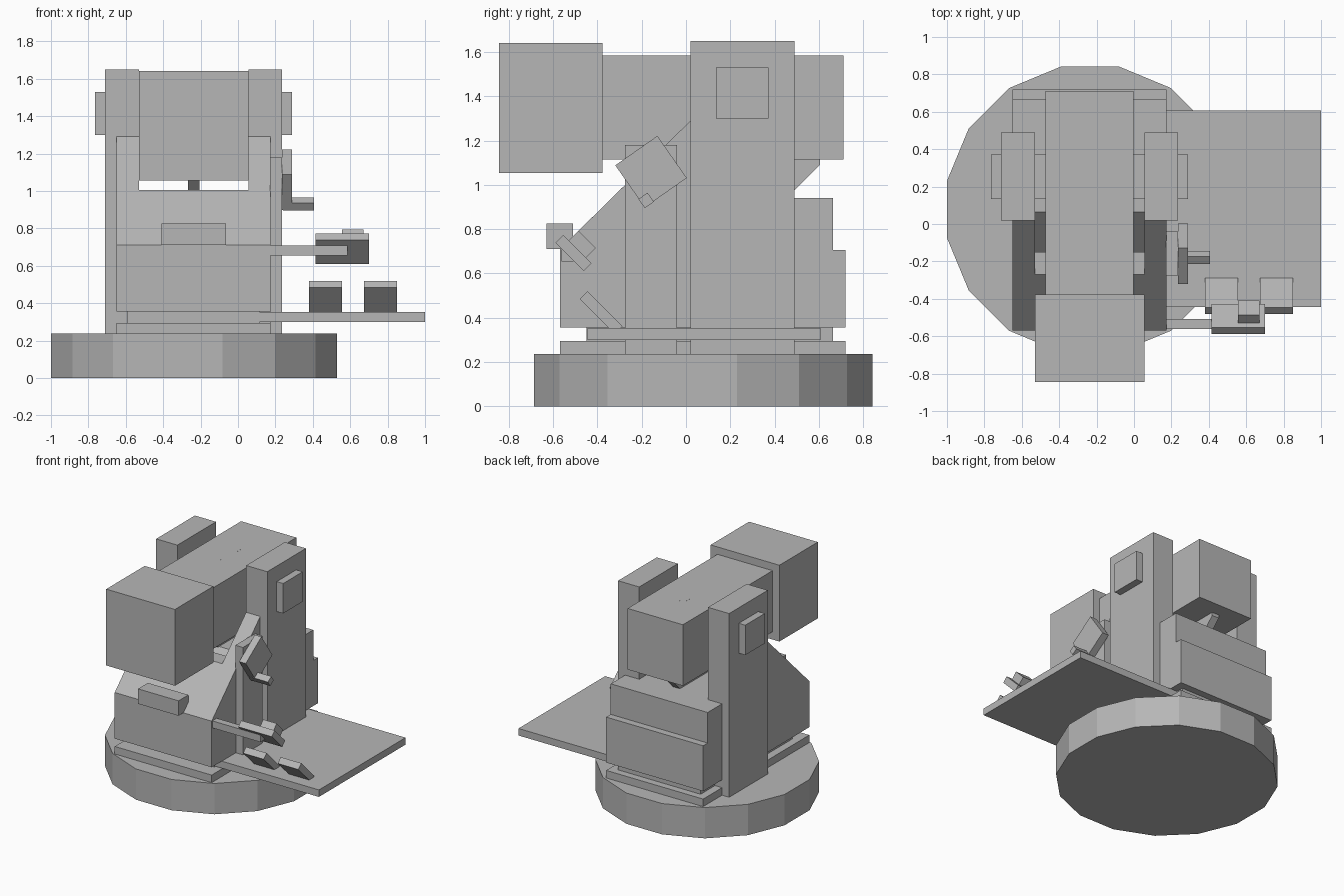
import bpy, bmesh
from math import radians, cos, sin, pi
from mathutils import Matrix

default = bpy.data.objects.get("Cube")
if default:
    bpy.data.objects.remove(default, do_unlink=True)

grey = bpy.data.materials.new("machine_grey")
grey.use_nodes = True
GREY = (0.47, 0.47, 0.47, 1)
grey.diffuse_color = GREY
grey.node_tree.nodes["Principled BSDF"].inputs["Base Color"].default_value = GREY


def finish(name, bm):
    bmesh.ops.recalc_face_normals(bm, faces=bm.faces)
    mesh = bpy.data.meshes.new(name)
    bm.to_mesh(mesh)
    bm.free()
    mesh.materials.append(grey)
    obj = bpy.data.objects.new(name, mesh)
    bpy.context.collection.objects.link(obj)
    return obj


def tilted(name, x, centre, size, angle=0):
    """Box spanning x, with a (y, z) centre and size, turned about x."""
    bm = bmesh.new()
    bmesh.ops.create_cube(bm, size=1)
    bmesh.ops.scale(bm, vec=(x[1] - x[0], *size), verts=bm.verts)
    bm.transform(Matrix.Translation((sum(x) / 2, *centre)) @ Matrix.Rotation(radians(angle), 4, 'X'))
    return finish(name, bm)


def box(name, x, y, z):
    return tilted(name, x, (sum(y) / 2, sum(z) / 2), (y[1] - y[0], z[1] - z[0]))


def prism(name, x, profile):
    """Extrude a (y, z) profile along x."""
    bm = bmesh.new()
    face = bm.faces.new([bm.verts.new((x[0], y, z)) for y, z in profile])
    grown = bmesh.ops.extrude_face_region(bm, geom=[face])["geom"]
    verts = [g for g in grown if isinstance(g, bmesh.types.BMVert)]
    bmesh.ops.translate(bm, vec=(x[1] - x[0], 0, 0), verts=verts)
    return finish(name, bm)


MID = -0.237  # centre line of the machine

# Round pedestal
bm = bmesh.new()
bmesh.ops.create_cone(bm, cap_ends=True, segments=16, radius1=0.78, radius2=0.78, depth=0.237)
bm.transform(Matrix.Translation((MID + 0.002, 0.078, 0.1185)) @ Matrix.Rotation(pi / 16, 4, 'Z'))
finish("pedestal", bm)

# Stepped plinth and side table
box("plinth_plate", (-0.65, 0.175), (-0.57, 0.72), (0.235, 0.295))
box("plinth_neck", (-0.59, 0.115), (-0.45, 0.665), (0.295, 0.355))
box("side_table", (0.1, 1.0), (-0.445, 0.608), (0.3, 0.354))

# Body: sloped cheeks either side of a recessed middle
cheek = [(-0.57, 0.355), (-0.57, 0.71), (0.02, 1.29), (0.1, 1.29),
         (0.1, 0.94), (0.665, 0.94), (0.665, 0.355)]
middle = [(-0.57, 0.355), (-0.57, 0.71), (-0.27, 1.005), (-0.15, 1.005), (-0.15, 0.725),
          (0.065, 0.94), (0.665, 0.94), (0.665, 0.355)]
prism("right_cheek", (-0.65, -0.53), cheek)
prism("body_middle", (-0.53, 0.055), middle)
prism("left_cheek", (0.055, 0.175), cheek)
box("rear_panel", (-0.65, 0.175), (0.66, 0.72), (0.355, 0.705))

# Upright columns and pivot
for name, x in (("right_column", (-0.71, -0.53)), ("left_column", (0.055, 0.235))):
    box(name, x, (0.02, 0.49), (0.235, 1.65))
box("pivot_block", (-0.765, 0.29), (0.135, 0.372), (1.3, 1.53))

# Head with its octagonal tilt wheel
box("head_arm", (-0.472, -0.002), (-0.4, 0.712), (1.115, 1.585))
box("head_front", (-0.53, 0.055), (-0.845, -0.378), (1.055, 1.642))
wheel = [(0.255 + 0.379 * cos((i + 0.5) * pi / 4), 1.235 + 0.379 * sin((i + 0.5) * pi / 4))
         for i in range(8)]
prism("tilt_wheel", (MID - 0.03, MID + 0.03), wheel)

# Front controls
box("front_box", (-0.41, -0.065), (-0.63, -0.51), (0.71, 0.825))
box("control_arm", (0.1, 0.585), (-0.562, -0.508), (0.655, 0.709))
tilted("control_panel", (0.415, 0.70), (-0.508, 0.692), (0.18, 0.05), -45)
tilted("control_button", (0.555, 0.67), (-0.469, 0.732), (0.11, 0.062), -45)
for name, x in (("inner_pad", (0.38, 0.555)), ("outer_pad", (0.675, 0.85))):
    tilted(name, x, (-0.384, 0.423), (0.223, 0.05), -45)

# Side lever on its rail
box("side_rail", (0.17, 0.235), (-0.275, -0.04), (0.235, 1.18))
tilted("lever_block", (0.234, 0.29), (-0.158, 1.06), (0.232, 0.232), 35)
tilted("lever_handle", (0.24, 0.405), (-0.18, 0.93), (0.05, 0.05), 35)
